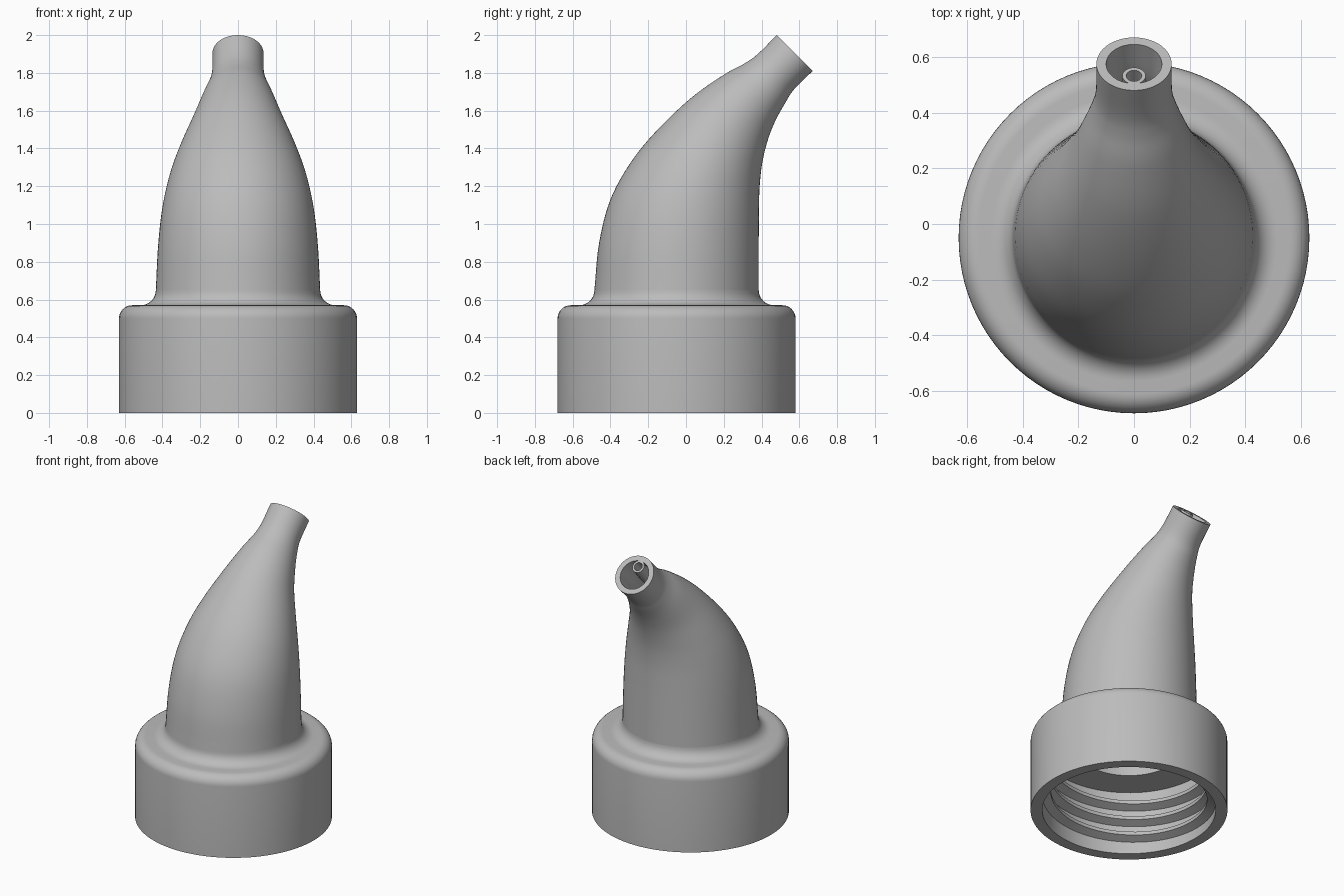
import bpy, bmesh, math
from mathutils import Vector

if "Cube" in bpy.data.objects:
    bpy.data.objects.remove(bpy.data.objects["Cube"], do_unlink=True)

CENTRE_Y = -0.05
SIDES = 96

grey = bpy.data.materials.new("light grey plastic")
grey.use_nodes = True
colour = (0.5, 0.5, 0.5, 1)
grey.diffuse_color = colour
grey.node_tree.nodes["Principled BSDF"].inputs["Base Color"].default_value = colour


def loft(name, rings, wrap=True, closed=True, caps=False):
    """Skin a list of equal rings; wrap joins the last ring to the first."""
    bm = bmesh.new()
    vs = [[bm.verts.new(p) for p in ring] for ring in rings]
    n = len(vs[0])
    pairs = list(zip(vs, vs[1:])) + ([(vs[-1], vs[0])] if wrap else [])
    for a, b in pairs:
        for i in range(n if closed else n - 1):
            j = (i + 1) % n
            bm.faces.new((a[i], a[j], b[j], b[i]))
    if caps:
        bm.faces.new(vs[0])
        bm.faces.new(vs[-1])
    bmesh.ops.recalc_face_normals(bm, faces=bm.faces)
    mesh = bpy.data.meshes.new(name)
    bm.to_mesh(mesh)
    bm.free()
    mesh.materials.append(grey)
    obj = bpy.data.objects.new(name, mesh)
    bpy.context.collection.objects.link(obj)
    bpy.ops.object.select_all(action="DESELECT")
    obj.select_set(True)
    bpy.context.view_layer.objects.active = obj
    bpy.ops.object.shade_smooth_by_angle(angle=math.radians(35))
    return obj


def ellipse(centre, across, forward, n=SIDES):
    """Ring with x half-width 'across' and half-axis vector 'forward'."""
    return [centre + Vector((across * math.cos(t), 0, 0)) + forward * math.sin(t)
            for t in (2 * math.pi * i / n for i in range(n))]


def arc(cx, cz, r, start, end, steps=8):
    angles = [math.radians(start + (end - start) * i / steps) for i in range(steps + 1)]
    return [(cx + r * math.cos(a), cz + r * math.sin(a)) for a in angles]


def smooth_path(points, steps=6):
    """Catmull-Rom interpolation of tuples."""
    pts = [Vector(p) for p in points]
    pts = [2 * pts[0] - pts[1]] + pts + [2 * pts[-1] - pts[-2]]
    out = []
    for a, b, c, d in zip(pts, pts[1:], pts[2:], pts[3:]):
        for i in range(steps):
            t = i / steps
            out.append(0.5 * (2 * b + (c - a) * t + (2 * a - 5 * b + 4 * c - d) * t * t
                              + (3 * b - a - 3 * c + d) * t ** 3))
    return out + [pts[-2]]


# Screw cap: rounded shoulder, fillet to the spout, hollow underside
profile = [(0.555, 0), (0.63, 0)]
profile += arc(0.56, 0.50, 0.07, 0, 90)
profile += arc(0.515, 0.65, 0.08, 270, 180)
profile += [(0.335, 0.65), (0.335, 0.45), (0.555, 0.45)]
loft("screw_cap", [ellipse(Vector((0, CENTRE_Y, z)), r, Vector((0, r, 0)))
                   for r, z in profile])

# Spout stations: front y, front z, back y, back z, half-width
stations = smooth_path([
    (-0.485, 0.65, 0.385, 0.65, 0.435),
    (-0.46, 0.90, 0.385, 0.87, 0.423),
    (-0.40, 1.13, 0.386, 1.05, 0.40),
    (-0.29, 1.33, 0.39, 1.20, 0.36),
    (-0.15, 1.50, 0.405, 1.33, 0.305),
    (0.03, 1.67, 0.435, 1.45, 0.237),
    (0.20, 1.79, 0.475, 1.55, 0.187),
    (0.31, 1.85, 0.525, 1.64, 0.152),
    (0.38, 1.90, 0.57, 1.71, 0.137),
    (0.48, 2.00, 0.67, 1.81, 0.135),
])
outer, inner, vent_path = [], [], []
for k, (fy, fz, by, bz, width) in enumerate(stations):
    front, back = Vector((0, fy, fz)), Vector((0, by, bz))
    mid, half = (front + back) / 2, (front - back) / 2
    wall = 0.1 - 0.065 * k / (len(stations) - 1)
    reach, axis = half.length - wall, half.normalized()
    outer.append(ellipse(mid, width, half))
    inner.append(ellipse(mid, width - wall, axis * reach))
    vent_path.append((mid + axis * (reach - 0.039), axis))
loft("curved_spout", outer + inner[::-1])

# Narrow air tube along the front wall of the bore
tube_out = [ellipse(c, 0.042, a * 0.042, 24) for c, a in vent_path]
tube_in = [ellipse(c, 0.028, a * 0.028, 24) for c, a in vent_path]
loft("air_tube", tube_out + tube_in[::-1])

# Internal helical thread, fading into the wall at both ends
TURNS, PITCH, STEPS = 3.2, 0.115, 72
count = int(TURNS * STEPS)
thread = []
for i in range(count + 1):
    t = 2 * math.pi * i / STEPS
    z = 0.045 + PITCH * i / STEPS
    depth = 0.055 * min(1, i / 8, (count - i) / 8) + 0.001
    section = [(0.558, z - 0.035), (0.556 - depth, z - 0.012),
               (0.556 - depth, z + 0.012), (0.558, z + 0.035)]
    thread.append([Vector((r * math.cos(t), CENTRE_Y + r * math.sin(t), h))
                   for r, h in section])
loft("screw_thread", thread, wrap=False, caps=True)
